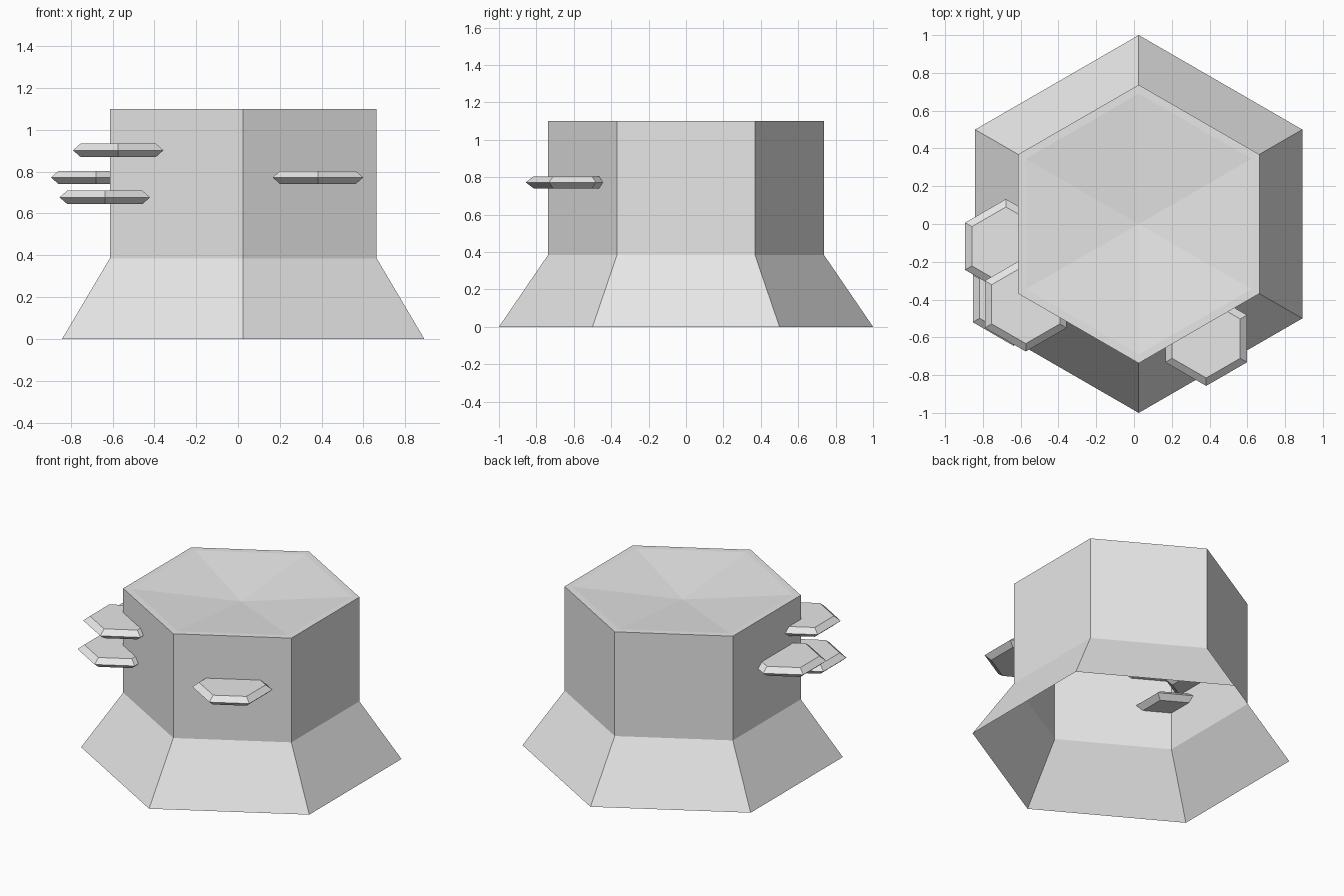
import bpy, bmesh, math

# Remove the default cube
cube = bpy.data.objects.get("Cube")
if cube:
    bpy.data.objects.remove(cube, do_unlink=True)

# Single flat grey
grey = bpy.data.materials.new("plain_grey")
grey.use_nodes = True
grey.diffuse_color = (0.8, 0.8, 0.8, 1)
grey.node_tree.nodes["Principled BSDF"].inputs["Base Color"].default_value = (0.8, 0.8, 0.8, 1)

SIDES = 6


def hex_lathe(name, profile, location):
    """Six-sided body from (radius, height) pairs; radius 0 makes a closing point."""
    bm = bmesh.new()
    rings = []
    for r, z in profile:
        count = SIDES if r else 1
        ring = []
        for i in range(count):
            a = math.pi / 2 + math.tau * i / SIDES
            ring.append(bm.verts.new((r * math.cos(a), r * math.sin(a), z)))
        rings.append(ring)
    for low, high in zip(rings, rings[1:]):
        for i in range(SIDES):
            j = (i + 1) % SIDES
            corners = [low[i % len(low)], low[j % len(low)],
                       high[j % len(high)], high[i % len(high)]]
            bm.faces.new(list(dict.fromkeys(corners)))
    mesh = bpy.data.meshes.new(name)
    bm.to_mesh(mesh)
    bm.free()
    mesh.materials.append(grey)
    obj = bpy.data.objects.new(name, mesh)
    obj.location = location
    bpy.context.collection.objects.link(obj)
    return obj


# Stump: open underneath, flared foot, straight trunk, narrow rim, dished top
hex_lathe("stump", [(1, 0), (0.737, 0.385), (0.737, 1.1), (0.69, 1.1), (0, 1.04)],
          (0.025, 0, 0))

# Shelf fungi: bevelled hexagonal plates pushed into the trunk
shelf_profile = [(0, -0.032), (0.208, -0.032), (0.25, 0), (0.208, 0.032), (0, 0.032)]
shelves = {
    "shelf_fungus_front": (0.382, -0.607, 0.772),
    "shelf_fungus_right_top": (-0.573, -0.425, 0.902),
    "shelf_fungus_right_middle": (-0.678, -0.118, 0.772),
    "shelf_fungus_right_low": (-0.637, -0.395, 0.677),
}
for name, place in shelves.items():
    hex_lathe(name, shelf_profile, place)
